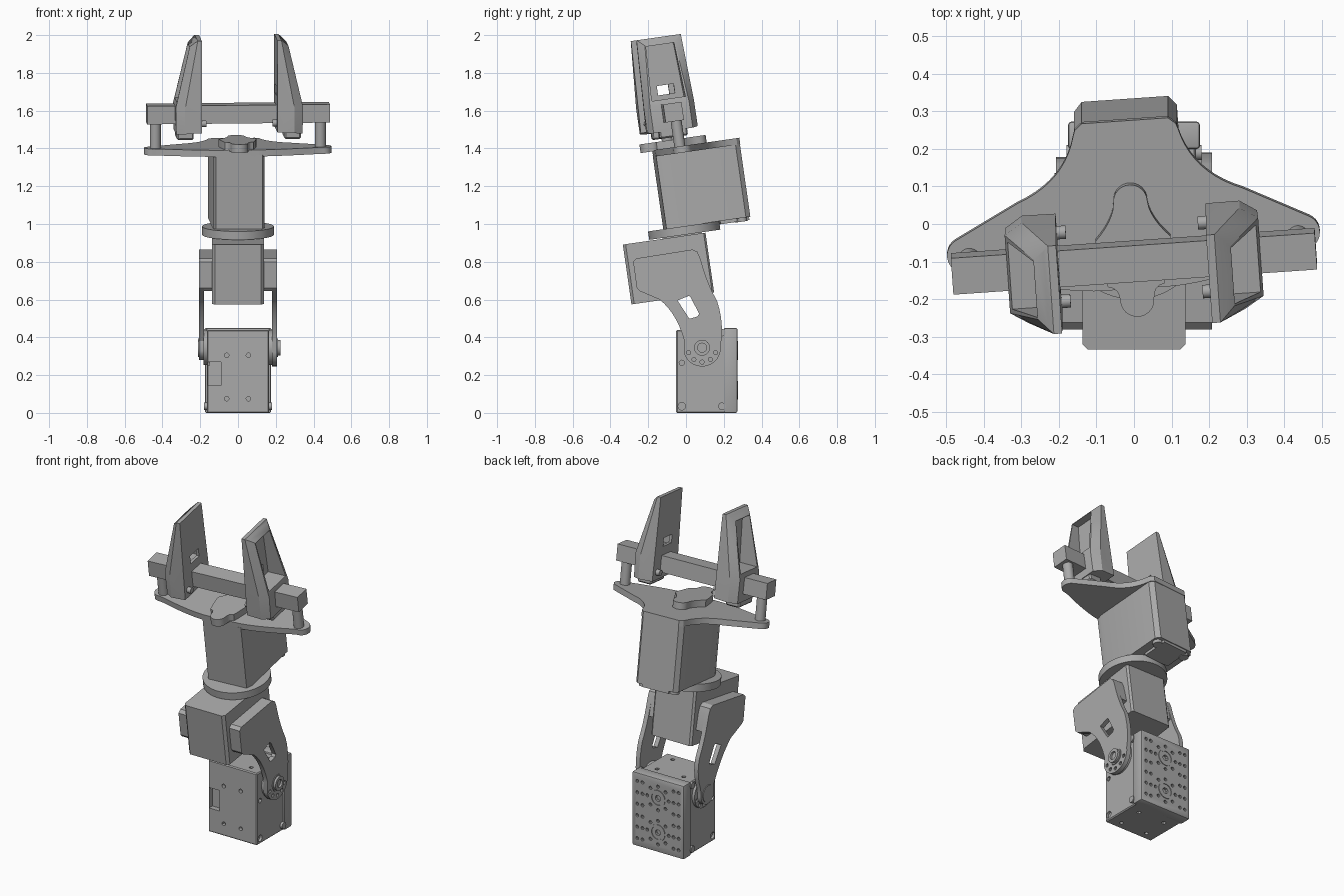
import bpy, bmesh
from math import sin, cos, pi, radians
from mathutils import Matrix, Vector

if "Cube" in bpy.data.objects:
    bpy.data.objects.remove(bpy.data.objects["Cube"])

grey = bpy.data.materials.new("grey_plastic")
grey.use_nodes = True
grey.diffuse_color = (0.4, 0.4, 0.4, 1)
grey.node_tree.nodes["Principled BSDF"].inputs["Base Color"].default_value = (0.4, 0.4, 0.4, 1)

# Frames: world, tilted wrist, and gripper turned about the wrist axis
WORLD = Matrix.Identity(4)
WRIST = Matrix.Translation((0, -0.01, 0.968)) @ Matrix.Rotation(radians(8.2), 4, 'X')
GRIP = WRIST @ Matrix.Rotation(radians(4), 4, 'Z')
FLIP = Matrix.Scale(-1, 4, (1, 0, 0))


def finish(name, bm, frame, bevel=0, segments=1):
    bm.transform(frame)
    bm.normal_update()
    bmesh.ops.recalc_face_normals(bm, faces=bm.faces)
    if bevel:
        edges = [e for e in bm.edges if len(e.link_faces) == 2 and e.calc_face_angle(0) > 0.6]
        bmesh.ops.bevel(bm, geom=edges, offset=bevel, segments=segments, affect='EDGES', profile=0.5)
    mesh = bpy.data.meshes.new(name)
    bm.to_mesh(mesh)
    bm.free()
    mesh.materials.append(grey)
    obj = bpy.data.objects.new(name, mesh)
    bpy.context.collection.objects.link(obj)
    return obj


def box(name, lo, hi, frame=WORLD, bevel=0, segments=1):
    bm = bmesh.new()
    bmesh.ops.create_cube(bm, size=1)
    lo, hi = Vector(lo), Vector(hi)
    for v in bm.verts:
        v.co = (lo + hi) / 2 + v.co * (hi - lo)
    return finish(name, bm, frame, bevel, segments)


def rods(name, items, frame=WORLD, sides=24):
    bm = bmesh.new()
    for start, end, r in items:
        start, end = Vector(start), Vector(end)
        turn = (end - start).to_track_quat('Z', 'Y').to_matrix().to_4x4()
        bmesh.ops.create_cone(bm, cap_ends=True, segments=sides, radius1=r, radius2=r,
                              depth=(end - start).length,
                              matrix=Matrix.Translation((start + end) / 2) @ turn)
    return finish(name, bm, frame)


def prism(name, outline, lo, hi, frame=WORLD, axis='z'):
    bm = bmesh.new()
    place = (lambda u, v, w: (w, u, v)) if axis == 'x' else (lambda u, v, w: (u, v, w))
    face = bm.faces.new([bm.verts.new(place(u, v, lo)) for u, v in outline])
    grown = bmesh.ops.extrude_face_region(bm, geom=[face])["geom"]
    shift = Vector(place(0, 0, hi - lo))
    bmesh.ops.translate(bm, vec=shift, verts=[g for g in grown if isinstance(g, bmesh.types.BMVert)])
    return finish(name, bm, frame)


def cut(obj, *cutters):
    for cutter in cutters:
        mod = obj.modifiers.new("cut", 'BOOLEAN')
        mod.operation, mod.solver, mod.object = 'DIFFERENCE', 'EXACT', cutter
    graph = bpy.context.evaluated_depsgraph_get()
    mesh = bpy.data.meshes.new_from_object(obj.evaluated_get(graph))
    obj.modifiers.clear()
    obj.data = mesh
    for cutter in cutters:
        bpy.data.objects.remove(cutter)


def arc(cx, cy, r, a, b, n=12):
    return [(cx + r * cos(radians(a + (b - a) * i / n)),
             cy + r * sin(radians(a + (b - a) * i / n))) for i in range(n + 1)]


def bezier(p, q, r, n=10):
    p, q, r = Vector(p), Vector(q), Vector(r)
    ts = [i / n for i in range(n + 1)]
    return [tuple(p * (1 - t) ** 2 + q * 2 * t * (1 - t) + r * t * t) for t in ts]


def symmetric(half):
    return half + [(-x, y) for x, y in reversed(half) if x > 1e-4]


# Base motor with screw holes and a connector recess
base = box("base_motor", (-0.165, -0.052, 0.0), (0.165, 0.24, 0.44), bevel=0.006)
front_holes = [((x, -0.1, z), (x, -0.03, z), 0.012) for x in (-0.06, 0.055) for z in (0.075, 0.305)]
top_holes = [((x, y, 0.41), (x, y, 0.5), 0.012) for x in (-0.09, 0.09) for y in (0.0, 0.15)]
low_holes = [((x, y, -0.1), (x, y, 0.03), 0.012) for x in (-0.09, 0.09) for y in (0.0, 0.15)]
side_holes = [((s * 0.15, -0.022, z), (s * 0.2, -0.022, z), r)
              for s in (-1, 1) for z, r in ((0.035, 0.02), (0.265, 0.014))]
cut(base, rods("holes", front_holes + top_holes + low_holes + side_holes, sides=12),
    box("recess", (-0.16, -0.1, 0.145), (-0.09, -0.02, 0.27)))

# Rear housing with two bolt circles
rear = box("rear_housing", (-0.175, 0.2, 0.0), (0.175, 0.272, 0.45), bevel=0.008, segments=2)
holes = []
for zc in (0.12, 0.33):
    holes.append(((0, 0.255, zc), (0, 0.3, zc), 0.018))
    for i in range(8):
        x, z = 0.072 * cos(i * pi / 4), zc + 0.072 * sin(i * pi / 4)
        holes.append(((x, 0.255, z), (x, 0.3, z), 0.01))
    for x in (-0.14, -0.105, 0.105, 0.14):
        for z in (zc - 0.07, zc, zc + 0.07):
            holes.append(((x, 0.255, z), (x, 0.3, z), 0.01))
cut(rear, rods("holes", holes, sides=10))
for zc in (0.12, 0.33):
    ring = rods("rear_ring", [((0, 0.27, zc), (0, 0.276, zc), 0.05)], sides=32)
    cut(ring, rods("hole", [((0, 0.25, zc), (0, 0.3, zc), 0.04)], sides=32))
for x in (-0.172, 0.172):
    for z in (0.035, 0.425):
        rods("rear_screw", [((x - 0.008, 0.19, z), (x + 0.008, 0.19, z), 0.02)], sides=16)

# Curved side arms with pads, slots and pivots
PY, PZ = 0.085, 0.345
arm_top = [(-0.262, 0.818), (0.035, 0.865), (0.06, 0.853)]
arm_front = [(-0.245, 0.645), (-0.26, 0.66), (-0.28, 0.8)]


def arm_outline(r):
    return (arm_top + bezier((0.075, 0.82), (0.11, 0.69), (0.16, 0.6), 5)
            + bezier((0.165, 0.59), (0.195, 0.5), (PY + r + 0.005, 0.4), 5)
            + arc(PY, PZ, r, 10, -165)
            + bezier((PY - r + 0.007, 0.38), (-0.05, 0.53), (-0.14, 0.6), 7) + arm_front)


pad_outline = arm_top + [(0.075, 0.82), (0.1, 0.72), (-0.13, 0.65)] + arm_front
slot = [(-0.045, 0.595), (0.015, 0.62), (0.025, 0.61), (0.07, 0.525), (0.06, 0.51), (0.018, 0.498)]
for side, frame, end in (("left", WORLD, 0.1), ("right", FLIP, 0.065)):
    arm = prism(side + "_arm", arm_outline(end), 0.18, 0.207, frame, 'x')
    turns = [radians(200 + 35 * i) for i in range(5)]
    bolts = [((0.15, PY + 0.076 * cos(a), PZ + 0.076 * sin(a)),
              (0.25, PY + 0.076 * cos(a), PZ + 0.076 * sin(a)), 0.011) for a in turns]
    horn = rods(side + "_horn", [((0.16, PY, PZ), (0.182, PY, PZ), 0.092)], frame, 40)
    bolt_cutter = rods("holes", bolts, frame, 10)
    cut(arm, prism("slot", slot, 0.1, 0.3, frame, 'x'), bolt_cutter)
    cut(horn, rods("holes", bolts, frame, 10))
    prism(side + "_arm_pad", pad_outline, 0.13, 0.181, frame, 'x')
    rods(side + "_pivot", [((0.15, PY, PZ), (0.211, PY, PZ), 0.05)], frame, 32)
hub = rods("pivot_hub", [((0.2, PY, PZ), (0.224, PY, PZ), 0.042)], sides=32)
cut(hub, rods("hole", [((0.212, PY, PZ), (0.3, PY, PZ), 0.024)], sides=20))

# Wrist motor and turntable
wrist = symmetric([(0.137, 0.1), (0.137, -0.317), (0.122, -0.332)])
prism("wrist_motor", [(0.125, 0.11)] + wrist + [(-0.125, 0.11)], -0.35, -0.03, WRIST)
box("wrist_spacer", (-0.11, -0.12, -0.04), (0.11, 0.09, 0.0), WRIST)
rods("turntable", [((0, 0, -0.025), (0, 0, 0.02), 0.19)], WRIST, 64)

# Gripper motor housing with rear lip and corner feet
housing = symmetric([(0.124, -0.1), (0.137, -0.06), (0.137, 0.325), (0.115, 0.35)])
prism("gripper_housing", housing, 0.02, 0.415, GRIP)
prism("housing_lip", symmetric([(0.085, 0.19), (0.085, 0.345)]), 0.003, 0.022, GRIP)
rods("housing_feet", [((x, 0.305, 0.0), (x, 0.305, 0.022), 0.027) for x in (-0.1, 0.1)], GRIP)

# Palm plate with swept wings and raised boss
wing = ([(0.115, 0.352), (0.135, 0.335)]
        + bezier((0.14, 0.32), (0.17, 0.2), (0.3, 0.15))
        + arc(0.45, 0.02, 0.047, 62, -95)
        + bezier((0.42, -0.032), (0.2, -0.1), (0.09, -0.1)))
prism("palm_plate", symmetric(wing), 0.407, 0.442, GRIP)
boss = (arc(0, 0.14, 0.045, 90, 0, 8)
        + bezier((0.048, 0.12), (0.06, 0.08), (0.1, 0.04), 5)
        + [(0.095, 0.0), (0.08, -0.07)]
        + bezier((0.075, -0.085), (0.045, -0.09), (0.045, -0.125), 4)
        + arc(0, -0.125, 0.045, -10, -90))
prism("palm_boss", symmetric(boss), 0.436, 0.482, GRIP)

# Rail on two posts
box("rail", (-0.485, -0.049, 0.577), (0.485, 0.049, 0.674), GRIP)
for side, s in (("left", 1), ("right", -1)):
    rods(side + "_post", [((s * 0.438, 0.01, 0.43), (s * 0.438, 0.01, 0.59), 0.029)], GRIP)

# Fingers: tapered hulls with chamfered outer edges, an outer pocket and a slot
ribs = [(0.2, -0.14, 0.13, 0.54), (0.29, -0.14, 0.13, 0.535), (0.335, -0.11, 0.1, 0.53),
        (0.29, -0.14, 0.13, 0.67), (0.338, -0.11, 0.1, 0.67), (0.2, -0.122, 0.115, 1.03),
        (0.222, -0.122, 0.115, 1.03), (0.235, -0.11, 0.1, 1.02), (0.262, -0.085, 0.075, 0.995)]
for side, frame in (("left", GRIP), ("right", GRIP @ FLIP)):
    bm = bmesh.new()
    for x, y0, y1, z in ribs:
        bm.verts.new((x, y0, z))
        bm.verts.new((x, y1, z))
    bmesh.ops.convex_hull(bm, input=bm.verts)
    bmesh.ops.dissolve_limit(bm, angle_limit=0.02, verts=bm.verts, edges=bm.edges)
    finger = finish(side + "_finger", bm, frame)
    pocket = [(-0.095, 0.7), (0.085, 0.7), (0.07, 0.99), (-0.08, 0.99)]
    cut(finger, prism("pocket", pocket, 0.218, 0.5, frame, 'x'),
        box("slot", (0.1, -0.05, 0.725), (0.5, 0.04, 0.775), frame))
    box(side + "_finger_foot", (0.24, -0.08, 0.495), (0.33, 0.07, 0.56), frame, bevel=0.008)
    rods(side + "_finger_pins", [((0.176, y, 0.585), (0.22, y, 0.585), 0.018)
                                 for y in (-0.1, 0.085)], frame, 16)

# Smooth the round surfaces and keep the edges crisp
bpy.ops.object.select_all(action='DESELECT')
parts = [o for o in bpy.context.collection.objects if o.type == 'MESH']
for o in parts:
    o.select_set(True)
bpy.context.view_layer.objects.active = parts[0]
bpy.ops.object.shade_smooth_by_angle(angle=radians(30))
